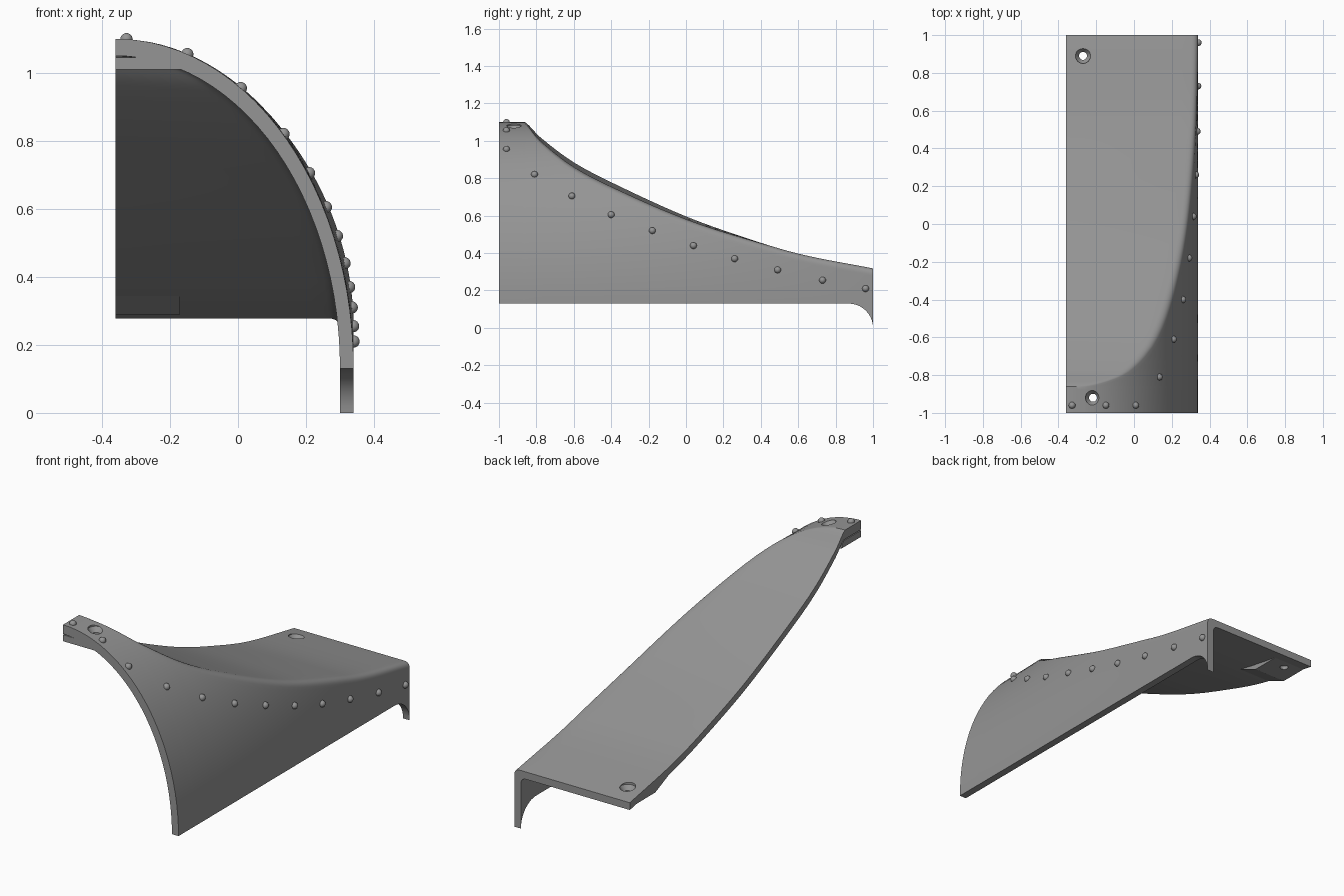
import bpy, bmesh, math

if "Cube" in bpy.data.objects:
    bpy.data.objects.remove(bpy.data.objects["Cube"])

grey = bpy.data.materials.new("mid_grey")
grey.diffuse_color = (0.3, 0.3, 0.3, 1)
grey.use_nodes = True
grey.node_tree.nodes["Principled BSDF"].inputs["Base Color"].default_value = grey.diffuse_color

LEFT, BASE = -0.36, 0.13
OUTER = (0.70, 0.97, 0.34, 0.0)     # ellipse radii, straight rear wall x, shelf drop
INNER = (0.66, 0.92, 0.30, 0.04)
SHELF = [(-0.86, 1.1), (-0.84, 1.083), (-0.78, 1.02), (-0.6, 0.885), (-0.355, 0.757),
         (0, 0.596), (0.3, 0.488), (0.6, 0.397), (1, 0.318)]


def make_object(name, bm):
    bmesh.ops.recalc_face_normals(bm, faces=bm.faces)
    me = bpy.data.meshes.new(name)
    bm.to_mesh(me)
    bm.free()
    me.materials.append(grey)
    ob = bpy.data.objects.new(name, me)
    bpy.context.collection.objects.link(ob)
    return ob


def activate(ob):
    bpy.ops.object.select_all(action='DESELECT')
    ob.select_set(True)
    bpy.context.view_layer.objects.active = ob


def shelf_line(y):
    """Smooth curve through the shelf heights along the left edge."""
    if y < SHELF[0][0]:
        return 2.0
    n = len(SHELF)

    def slope(i):
        a, b = SHELF[max(i - 1, 0)], SHELF[min(i + 1, n - 1)]
        return (b[1] - a[1]) / (b[0] - a[0])
    i = next((k for k in range(n - 1) if y <= SHELF[k + 1][0]), n - 2)
    (y0, z0), (y1, z1) = SHELF[i], SHELF[i + 1]
    h = y1 - y0
    t = (y - y0) / h
    return (z0 * (2*t**3 - 3*t**2 + 1) + slope(i) * h * (t**3 - 2*t**2 + t)
            + z1 * (3*t**2 - 2*t**3) + slope(i + 1) * h * (t**3 - t**2))


def shelf(x, y, drop):
    dip = 0.035 * min(1, max(0, (0.45 - y) / 1.3)) * (x - LEFT) / 0.5
    return shelf_line(y) - dip - drop


def arch(ang, y, spec):
    """Arched wall, turning upright toward the rear."""
    a, b, wall, _ = spec
    x = LEFT + a * math.cos(ang)
    t = (y + 1) / 2
    return x + t * t * (wall - x), BASE + b * math.sin(ang)


def top_point(x, y, spec):
    a, b, _, drop = spec
    crown = BASE + b * math.sqrt(max(0, 1 - ((x - LEFT) / a) ** 2))
    s = shelf(x, y, drop)
    return (x, s if y > -0.7 else min(s, crown))


def section(y, spec):
    """Half outline: up the wall, round the corner, across the shelf."""
    lo, hi = 0.0, math.acos(0.12)
    for _ in range(40):
        mid = (lo + hi) / 2
        x, z = arch(mid, y, spec)
        if z < shelf(x, y, spec[3]):
            lo = mid
        else:
            hi = mid
    join = lo
    start = join - 0.035
    foot = BASE
    if y > 0.87:
        foot -= 0.13 - math.sqrt(max(0, 0.13**2 - (y - 0.87)**2))
    pts = [arch(start * i / 24, y, spec) for i in range(25)]
    pts[0] = (pts[0][0], foot)
    a, c = pts[-1], arch(join, y, spec)
    b = top_point(c[0] - 0.035, y, spec)
    for i in range(1, 7):
        t = i / 6
        pts.append(tuple((1-t)**2 * a[k] + 2*t*(1-t) * c[k] + t*t * b[k] for k in (0, 1)))
    for i in range(1, 15):
        pts.append(top_point(b[0] + (LEFT - b[0]) * i / 14, y, spec))
    return pts


# Shell: arched wall and sweeping shelf lofted front to back
stations = [-1, -0.95, -0.9, -0.875, -0.861, -0.855, -0.848, -0.84, -0.83, -0.815, -0.8,
            -0.78, -0.76, -0.73, -0.7]
stations += [-0.7 + 1.57 * i / 30 for i in range(1, 31)]
stations += [0.87 + 0.13 * math.sin(math.pi / 2 * i / 10) for i in range(1, 11)]
bm = bmesh.new()
loops = []
for y in stations:
    out, inn = section(y, OUTER), section(y, INNER)
    loops.append([bm.verts.new((x, y, z)) for x, z in out + inn[::-1]])
n = len(loops[0])
for p, q in zip(loops, loops[1:]):
    for i in range(n):
        j = (i + 1) % n
        bm.faces.new((p[i], p[j], q[j], q[i]))
for ring in (loops[0], loops[-1]):
    for i in range(n // 2 - 1):
        bm.faces.new((ring[i], ring[i + 1], ring[n - 2 - i], ring[n - 1 - i]))
shell = make_object("curved_shell", bm)


def prism(name, profile, x0, x1):
    """Side profile in y and z, extruded along x."""
    bm = bmesh.new()
    a, b = [[bm.verts.new((x, y, z)) for y, z in profile] for x in (x0, x1)]
    bm.faces.new(a)
    bm.faces.new(b)
    for i in range(len(a)):
        j = (i + 1) % len(a)
        bm.faces.new((a[i], a[j], b[j], b[i]))
    return make_object(name, bm)


# Mounting pads under both ends of the shelf
front_pad = prism("front_mounting_pad", [(-1, 1.01), (-0.83, 1.01), (-0.845, 1.045), (-1, 1.045)],
                  LEFT, -0.157)
rear_pad = prism("rear_mounting_pad", [(0.62, 0.36), (0.78, 0.29), (1, 0.29), (1, 0.3), (0.8, 0.33)],
                 LEFT, -0.17)


def screw_cutter(x, y, top):
    """Countersunk hole shape."""
    prof = [(0.021, top - 0.2), (0.021, top - 0.025), (0.04, top), (0.04, top + 0.1)]
    bm = bmesh.new()
    rings = [[bm.verts.new((x + r * math.cos(k * math.pi / 16), y + r * math.sin(k * math.pi / 16), z))
              for k in range(32)] for r, z in prof]
    for p, q in zip(rings, rings[1:]):
        for k in range(32):
            bm.faces.new((p[k], p[(k + 1) % 32], q[(k + 1) % 32], q[k]))
    bm.faces.new(rings[0])
    bm.faces.new(rings[-1])
    ob = make_object("screw_hole_cutter", bm)
    ob.hide_render = True
    return ob


# Screw holes cut through shell and pads
for cutter, targets in ((screw_cutter(-0.217, -0.92, 1.081), (shell, front_pad)),
                        (screw_cutter(-0.27, 0.89, 0.334), (shell, rear_pad))):
    for ob in targets:
        activate(ob)
        mod = ob.modifiers.new("screw_hole", 'BOOLEAN')
        mod.operation, mod.solver, mod.object = 'DIFFERENCE', 'EXACT', cutter
        bpy.ops.object.modifier_apply(modifier=mod.name)
    bpy.data.objects.remove(cutter)

activate(shell)
bpy.ops.object.shade_smooth_by_angle(angle=math.radians(30))

# Rivets following the wall
RIVETS = [(-0.96, 1.099), (-0.96, 1.055), (-0.96, 0.955), (-0.81, 0.82), (-0.61, 0.705),
          (-0.40, 0.605), (-0.18, 0.52), (0.04, 0.44), (0.26, 0.37), (0.49, 0.31),
          (0.73, 0.255), (0.96, 0.21)]
for y, z in RIVETS:
    x, _ = arch(math.asin((z - BASE) / OUTER[1]), y, OUTER)
    bm = bmesh.new()
    bmesh.ops.create_uvsphere(bm, u_segments=20, v_segments=12, radius=0.018)
    bmesh.ops.translate(bm, verts=bm.verts, vec=(x, y, z))
    rivet = make_object("rivet", bm)
    activate(rivet)
    bpy.ops.object.shade_smooth()
